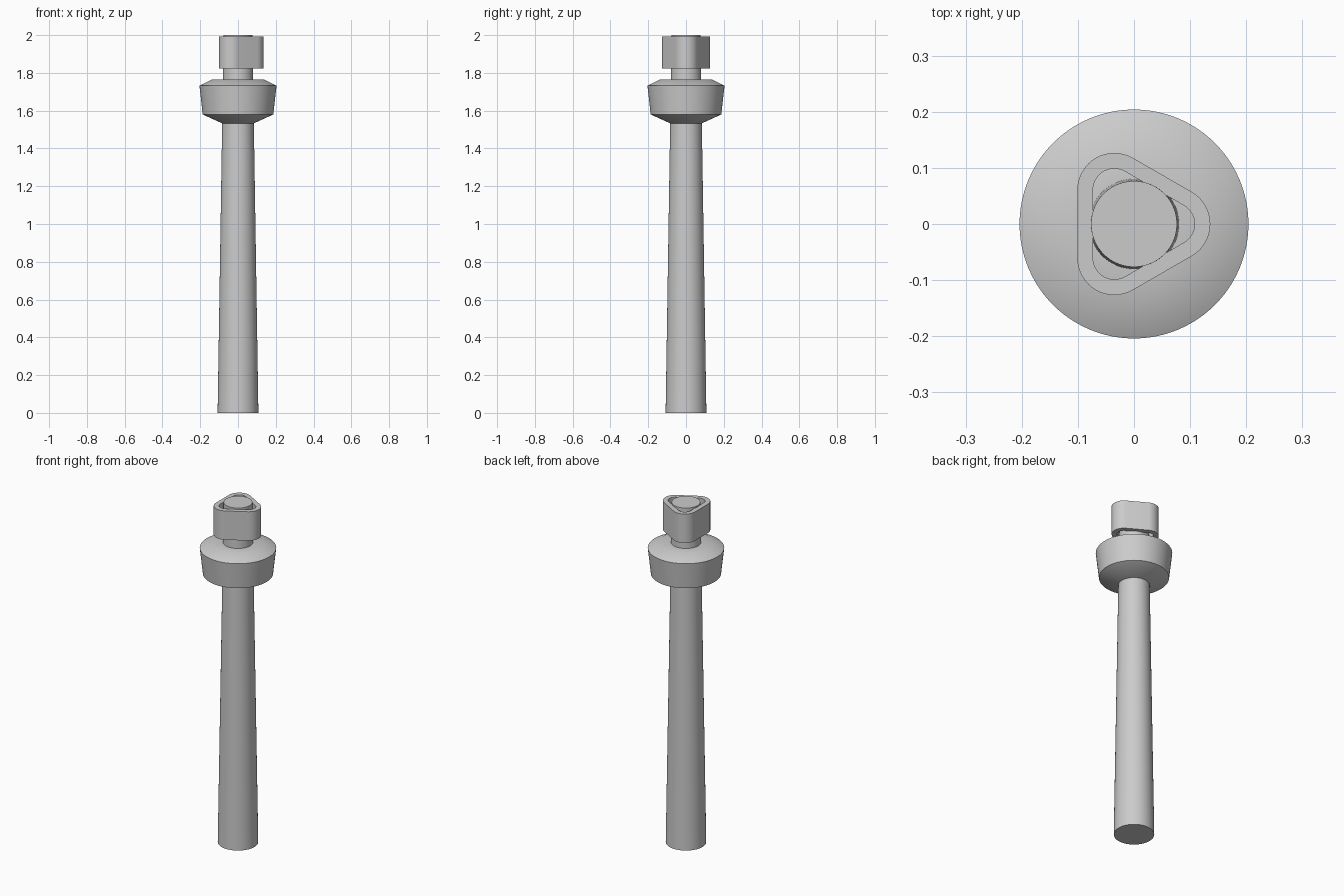
import bpy, bmesh, math

cube = bpy.data.objects.get("Cube")
if cube:
    bpy.data.objects.remove(cube, do_unlink=True)

grey = bpy.data.materials.new("plain grey")
grey.use_nodes = True
colour = (0.6, 0.6, 0.6, 1)
grey.diffuse_color = colour
grey.node_tree.nodes["Principled BSDF"].inputs["Base Color"].default_value = colour


def loft(name, rings, closed=False):
    """Skin a list of point rings; cap the ends unless the loop is closed."""
    bm = bmesh.new()
    loops = [[bm.verts.new(p) for p in ring] for ring in rings]
    pairs = list(zip(loops, loops[1:]))
    if closed:
        pairs.append((loops[-1], loops[0]))
    else:
        bm.faces.new(loops[0])
        bm.faces.new(loops[-1])
    for a, b in pairs:
        for i in range(len(a)):
            j = (i + 1) % len(a)
            bm.faces.new((a[i], a[j], b[j], b[i]))
    bmesh.ops.recalc_face_normals(bm, faces=bm.faces)
    mesh = bpy.data.meshes.new(name)
    bm.to_mesh(mesh)
    bm.free()
    mesh.materials.append(grey)
    obj = bpy.data.objects.new(name, mesh)
    bpy.context.collection.objects.link(obj)
    bpy.ops.object.select_all(action="DESELECT")
    obj.select_set(True)
    bpy.context.view_layer.objects.active = obj
    bpy.ops.object.shade_smooth_by_angle(angle=math.radians(30))
    return obj


def circle(radius, z, sides=96):
    angles = [2 * math.pi * i / sides for i in range(sides)]
    return [(radius * math.cos(a), radius * math.sin(a), z) for a in angles]


def rounded_triangle(radius, z, reach=0.07, steps=16):
    """Three corner arcs, with one corner pointing to +x."""
    points = []
    for corner in range(3):
        mid = corner * math.tau / 3
        for i in range(steps + 1):
            a = mid + (i / steps - 0.5) * math.tau / 3
            points.append((reach * math.cos(mid) + radius * math.cos(a),
                           reach * math.sin(mid) + radius * math.sin(a), z))
    return points


# Tapered shaft running the full height
loft("shaft", [circle(0.108, 0), circle(0.0765, 2)])

# Flared collar around the shaft
collar_profile = [(0.07, 1.533), (0.084, 1.533), (0.187, 1.58),
                  (0.204, 1.732), (0.14, 1.764), (0.07, 1.764)]
loft("collar", [circle(r, z) for r, z in collar_profile], closed=True)

# Open three-sided sleeve near the top
low, high, outer, inner = 1.822, 1.992, 0.066, 0.038
loft("sleeve", [rounded_triangle(outer, low), rounded_triangle(outer, high),
                rounded_triangle(inner, high), rounded_triangle(inner, low)],
     closed=True)
